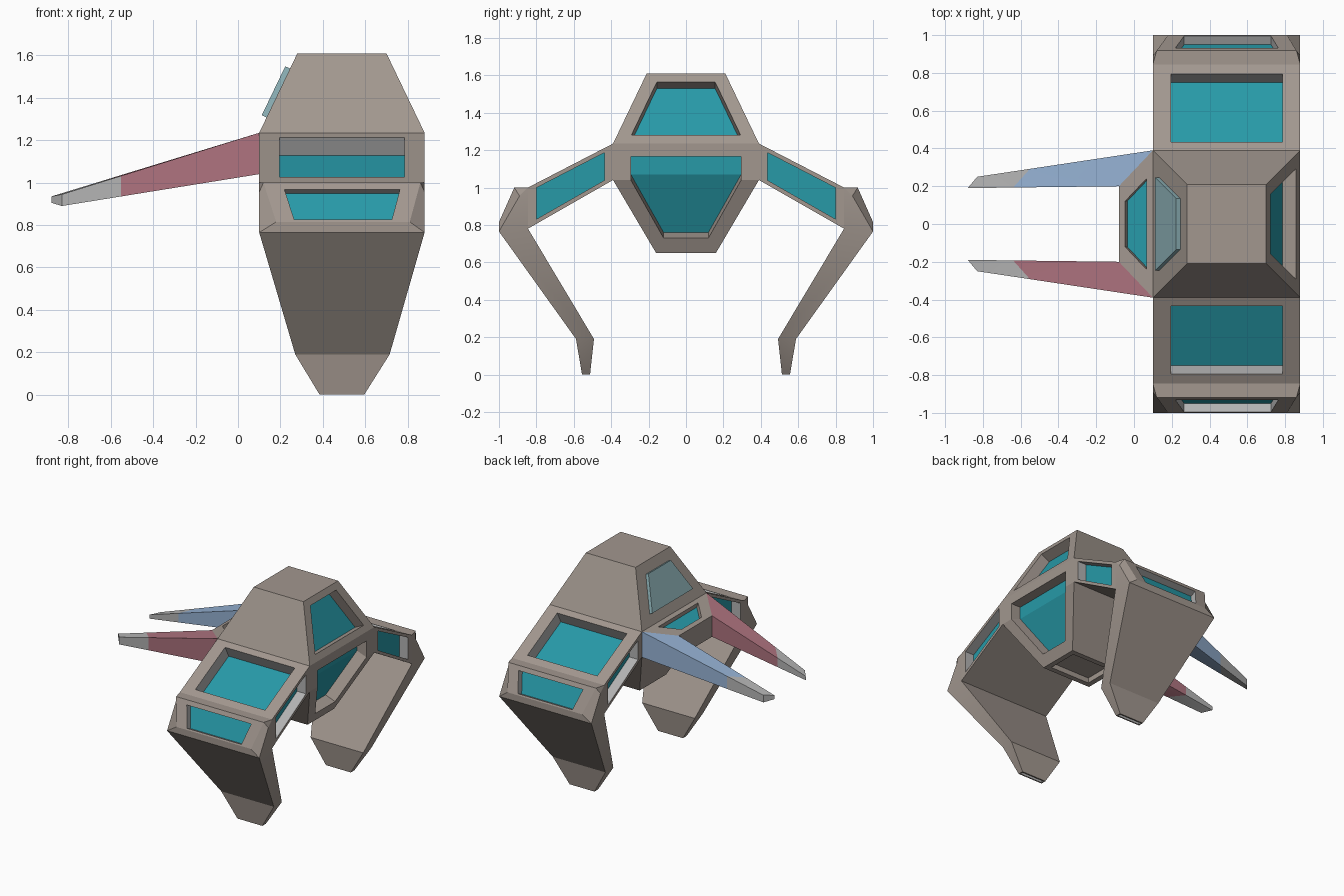
import bpy, bmesh, math
from mathutils import Vector as V

if "Cube" in bpy.data.objects:
    bpy.data.objects.remove(bpy.data.objects["Cube"])


def mat(name, r, g, b):
    m = bpy.data.materials.new(name)
    m.diffuse_color = (r, g, b, 1)
    m.use_nodes = True
    m.node_tree.nodes["Principled BSDF"].inputs["Base Color"].default_value = m.diffuse_color
    return m


MATS = [mat("hull", .36, .31, .275), mat("glass", .02, .32, .39),
        mat("grey", .45, .45, .45), mat("pale_glass", .26, .43, .46),
        mat("red", .42, .17, .21), mat("blue", .30, .44, .65)]
HULL, GLASS, GREY, PALE, RED, BLUE = range(6)
X0, X1 = .10, .88


class Part:
    """Collects faces, welds them and becomes one object."""

    def __init__(self, name, centre):
        self.name, self.c, self.bm = name, V(centre), bmesh.new()

    def face(self, pts, m=HULL):
        f = self.bm.faces.new([self.bm.verts.new(p) for p in pts])
        f.material_index = m

    def band(self, a, b, m=HULL):
        for i in range(len(a)):
            j = (i + 1) % len(a)
            self.face([a[i], a[j], b[j], b[i]], m)

    def panel(self, pts, margins, depth, pane=GLASS, wall=HULL):
        """Flat face with a framed pane, sunk (or raised) by depth."""
        pts = [V(p) for p in pts]
        k = len(pts)
        mid = sum(pts, V()) / k
        n = (pts[1] - pts[0]).cross(pts[2] - pts[1]).normalized()
        if n.dot(mid - self.c) < 0:
            n = -n
        e = [(pts[(i + 1) % k] - pts[i]).normalized() for i in range(k)]
        inw = []
        for i in range(k):
            d = n.cross(e[i])
            inw.append(d if d.dot(mid - pts[i]) > 0 else -d)
        hole = [pts[i] + e[i] * (margins[i - 1] / e[i].dot(inw[i - 1]))
                + e[i - 1] * (margins[i] / e[i - 1].dot(inw[i])) for i in range(k)]
        sunk = [p - n * depth for p in hole]
        self.band(pts, hole)
        self.band(hole, sunk, wall)
        self.face(sunk, pane)

    def finish(self):
        bmesh.ops.remove_doubles(self.bm, verts=self.bm.verts, dist=.0005)
        bmesh.ops.recalc_face_normals(self.bm, faces=self.bm.faces)
        me = bpy.data.meshes.new(self.name)
        self.bm.to_mesh(me)
        for m in MATS:
            me.materials.append(m)
        ob = bpy.data.objects.new(self.name, me)
        bpy.context.collection.objects.link(ob)
        bpy.ops.object.select_all(action='DESELECT')
        ob.select_set(True)
        bpy.context.view_layer.objects.active = ob
        bpy.ops.object.shade_smooth_by_angle(angle=math.radians(20))


def pair(x, y, z):
    return [(x, -y, z), (x, y, z)]


def quad(a, b):
    """Quad symmetric in y between two (x, y, z) corners."""
    return pair(*a) + pair(*b)[::-1]


# cabin: upper frustum with front and rear windows
cabin = Part("cabin", (.49, 0, 1.1))
lo, hi = 1.235, 1.61
cabin.panel(quad((X1, .39, lo), (.70, .21, hi)), (.05, .07, .05, .07), .08)
cabin.panel(quad((X0, .39, lo), (.28, .21, hi)), (.08, .10, .08, .10), -.025, PALE, PALE)
cabin.face(quad((.28, .21, hi), (.70, .21, hi)))
for s in (-1, 1):
    cabin.face([(X0, s*.39, lo), (X1, s*.39, lo), (.70, s*.21, hi), (.28, s*.21, hi)])
    # flanks and tapering belly
    cabin.face([(X0, s*.39, lo), (X1, s*.39, lo), (X1, s*.39, 1.04), (X0, s*.39, 1.04)])
    cabin.face([(X0, s*.39, 1.04), (X1, s*.39, 1.04), (.70, s*.16, .65), (.28, s*.16, .65)])
    # rear corner where an arm attaches
    cabin.face([(X0, s*.39, lo), (X0, s*.39, 1.04), (-.08, s*.2, 1.02), (-.08, s*.2, 1.18)])
cabin.panel(quad((.28, .16, .65), (.70, .16, .65)), (.04,) * 4, .04, HULL)

# bent six-sided lower window
outer = [(X1, -.39, lo), (X1, .39, lo), (X1, .39, 1.04),
         (.70, .16, .65), (.70, -.16, .65), (X1, -.39, 1.04)]
hole = [(X1, -.295, 1.165), (X1, .295, 1.165), (X1, .295, 1.04),
        (.737, .12, .73), (.737, -.12, .73), (X1, -.295, 1.04)]
sunk = [V(p) + V((-.08, 0, 0 if i < 2 else .03)) for i, p in enumerate(hole)]
cabin.band(outer, hole)
cabin.band(hole, sunk)
cabin.face([sunk[i] for i in (0, 1, 2, 5)], GLASS)
cabin.face([sunk[i] for i in (5, 2, 3, 4)], GLASS)

# rear deck with window, end and underside
cabin.panel(quad((X0, .39, lo), (-.08, .2, 1.18)), (.035, .08, .035, .08), .04)
cabin.face(quad((-.08, .2, 1.18), (-.08, .2, 1.02)))
cabin.face(quad((-.08, .2, 1.02), (X0, .39, 1.04)))
cabin.face(quad((X0, .39, 1.04), (.28, .16, .65)))
cabin.finish()

for s, side in ((-1, "left"), (1, "right")):
    def ends(y, z, a=X0, b=X1):
        return [(a, s*y, z), (b, s*y, z)]

    def span(p, q):
        return p + q[::-1]

    # wing: shoulder beam with windows on top and both edges
    w = Part(side + "_wing", (.49, s*.62, 1.01))
    rt, rb = ends(.39, lo), ends(.39, 1.04)
    et, eb = ends(.845, 1.0), ends(.845, .78)
    w.panel(span(rt, et), (.05, .095, .058, .095), .095, GLASS, GREY)
    w.face(span(rb, eb))
    w.face(span(rt, rb))
    w.face(span(et, eb))
    for i in (0, 1):
        w.panel([rt[i], et[i], eb[i], rb[i]], (.022, .045, .022, .045), .075, GLASS, GREY)
    w.finish()

    # leg: elbow block with outer window, then tapering blade
    g = Part(side + "_leg", (.49, s*.88, .85))
    k = ends(.89, .955)
    t = ends(.918, 1.0, .12, .86)
    m = ends(1.0, .815, .18, .81)
    f = ends(1.0, .765)
    knee_o, knee_i = ends(.588, .19, .27, .715), ends(.492, .19, .27, .715)
    foot_o, foot_i = ends(.556, 0, .385, .595), ends(.513, 0, .385, .595)
    g.face(span(et, t))
    g.face(span(et, eb))
    g.panel(span(t, m), (.035, .085, .012, .085), .05, GLASS, GREY)
    g.face(span(m, f))
    for i in (0, 1):
        g.face([et[i], k[i], t[i]])
        g.face([k[i], f[i], m[i], t[i]])
        g.face([et[i], k[i], f[i], eb[i]])
    rings = [span(f, eb), span(knee_o, knee_i), span(foot_o, foot_i)]
    g.band(rings[0], rings[1])
    g.band(rings[1], rings[2])
    g.c = V((.49, s*.54, .1))
    g.panel(rings[2], (.01,) * 4, .02, GREY, GREY)
    g.finish()

    # arm: coloured root section and grey tip
    root = [V(p) for p in ((X0, s*.39, lo), (X0, s*.39, 1.04),
                           (-.08, s*.2, 1.02), (-.08, s*.2, 1.18))]
    tip = [V(p) for p in ((-.83, s*.25, .945), (-.83, s*.25, .89),
                          (-.88, s*.19, .905), (-.88, s*.19, .935))]
    cut = [a.lerp(b, .7) for a, b in zip(root, tip)]
    colour = RED if s < 0 else BLUE
    a = Part(side + "_arm", (0, 0, 1))
    a.face(root, colour)
    a.band(root, cut, colour)
    a.band(cut, tip, GREY)
    a.face(tip, GREY)
    a.finish()
